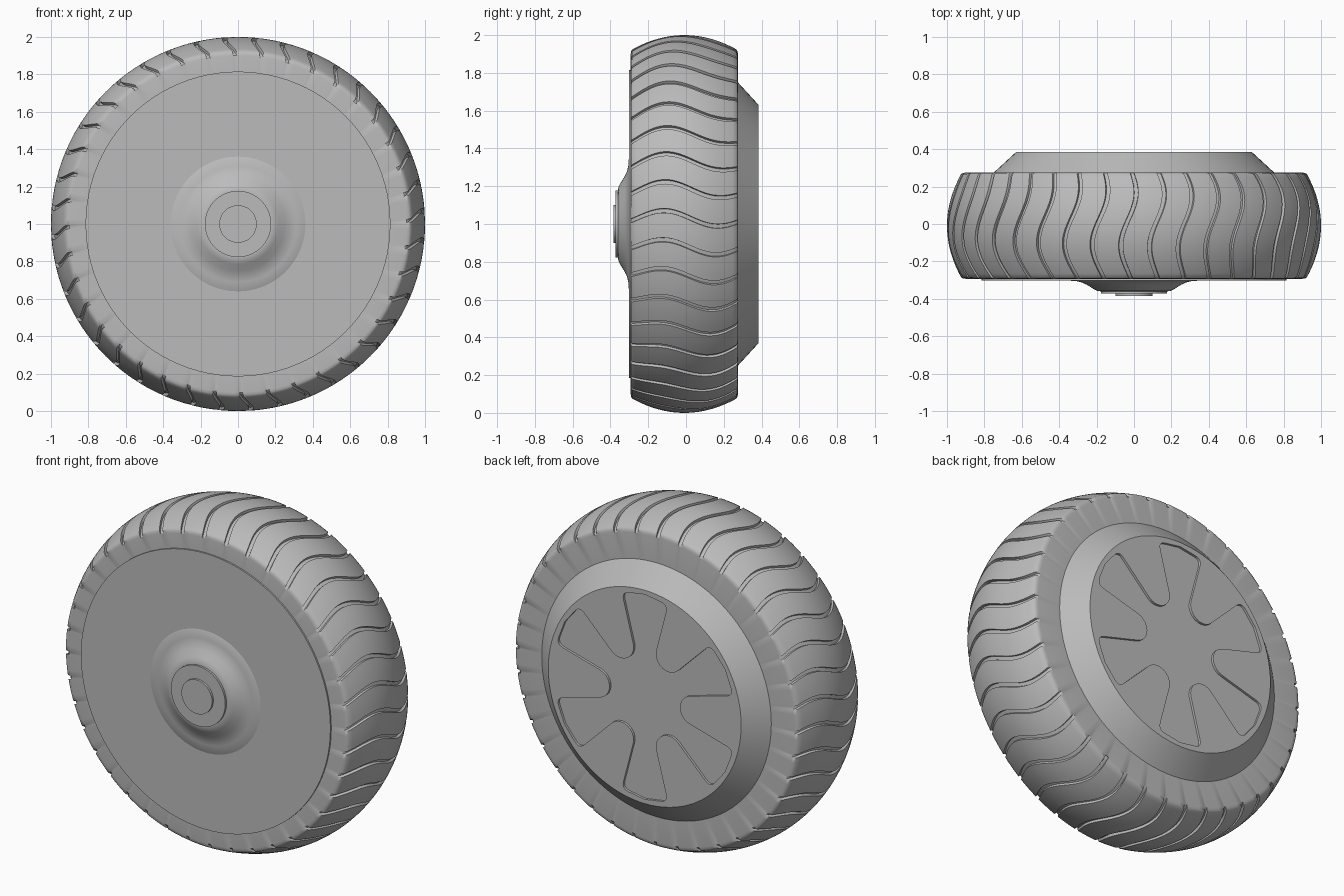
import bpy
from math import sin, cos, pi, radians, tan
from mathutils import Vector

if "Cube" in bpy.data.objects:
    bpy.data.objects.remove(bpy.data.objects["Cube"])

grey = bpy.data.materials.new("plain grey")
grey.use_nodes = True
grey.diffuse_color = (0.5, 0.5, 0.5, 1)
grey.node_tree.nodes["Principled BSDF"].inputs["Base Color"].default_value = grey.diffuse_color


def make(name, verts, faces):
    mesh = bpy.data.meshes.new(name)
    mesh.from_pydata(verts, [], faces)
    mesh.materials.append(grey)
    obj = bpy.data.objects.new(name, mesh)
    bpy.context.collection.objects.link(obj)
    return obj


def smooth(obj, angle):
    bpy.ops.object.select_all(action='DESELECT')
    obj.select_set(True)
    bpy.context.view_layer.objects.active = obj
    bpy.ops.object.shade_smooth_by_angle(angle=radians(angle))


def on_axis(r, y, a):
    return (r * cos(a), y, 1 + r * sin(a))


def lathe(name, profile, angle=30, seg=96):
    """Closed solid spun about the axle; profile runs from back (+y) to front."""
    n = len(profile)
    verts = [on_axis(r, y, 2 * pi * s / seg) for s in range(seg) for r, y in profile]
    faces = [(s * n + i, s * n + i + 1, (s + 1) % seg * n + i + 1, (s + 1) % seg * n + i)
             for s in range(seg) for i in range(n - 1)]
    faces.append([s * n for s in range(seg)])
    faces.append([s * n + n - 1 for s in reversed(range(seg))])
    obj = make(name, verts, faces)
    smooth(obj, angle)
    return obj


# Tyre: crowned tread with wavy grooves cut across it
FRONT, BACK, MID, HALF = -0.293, 0.275, -0.009, 0.284
GROOVES, DEPTH, WIDTH, ROWS = 40, 0.016, 0.13, 28


def crown(y):
    return 1 - 0.08 * ((y - MID) / HALF) ** 2


def wave(y):
    return -0.042 * sin(2 * pi * (y - 0.025) / 0.58)


rows = [(0.78, FRONT, 0), (0.9, FRONT, 0), (0.914, FRONT + 0.002, 1)]
for i in range(ROWS + 1):
    y = FRONT + 0.008 + (2 * HALF - 0.016) * i / ROWS
    rows.append((crown(y), y, 1))
rows += [(0.914, BACK - 0.002, 1), (0.9, BACK, 0), (0.72, BACK, 0)]

# position inside one tread pitch, and whether it lies in the groove
columns = [(0, 1), (WIDTH, 1), (WIDTH + 0.01, 0), (0.35, 0), (0.55, 0), (0.78, 0), (0.99, 0)]
verts = []
for g in range(GROOVES):
    for t, cut in columns:
        for r, y, tread in rows:
            a = 2 * pi * (g + t - WIDTH / 2) / GROOVES + wave(y) + 0.03
            verts.append(on_axis(r - DEPTH * cut * tread, y, a))
n, total = len(rows), GROOVES * len(columns)
faces = [(c * n + i, c * n + i + 1, (c + 1) % total * n + i + 1, (c + 1) % total * n + i)
         for c in range(total) for i in range(n - 1)]
smooth(make("tyre", verts, faces), 50)

# Front cover plate with its stepped hub
lathe("front_cover", [(0.815, -0.2), (0.815, -0.302), (0.36, -0.302)], 30)
lathe("hub_cone", [(0.37, -0.295), (0.36, -0.302), (0.31, -0.305), (0.28, -0.312),
                   (0.25, -0.326), (0.215, -0.348), (0.195, -0.358), (0.178, -0.36)], 40)
lathe("hub_cap", [(0.177, -0.34), (0.177, -0.372)])
lathe("axle_end", [(0.1, -0.36), (0.1, -0.385)])

# Back motor cover with a shallow six-spoke star sunk into its face
cover = lathe("back_cover", [(0.63, 0.385), (0.75, 0.275), (0.75, 0.2)])


def bend(a, corner, b, steps=6):
    """Rounded corner from a to b."""
    return [a * (1 - t) ** 2 + corner * 2 * t * (1 - t) + b * t * t
            for t in (i / steps for i in range(steps + 1))]


def polar(r, deg):
    return Vector((r * cos(radians(deg)), r * sin(radians(deg))))


outline = []
for k in range(6):
    notch = 60 * k
    # rounded inner end of the gap between two spokes
    centre = polar(0.315, notch)
    arc = [centre + polar(0.085, notch + 180 + d) for d in range(75, -76, -15)]
    # flared spoke end with two rounded corners
    left, right = polar(0.6, notch + 15.5), polar(0.6, notch + 44.5)
    base_l = arc[-1]
    base_r = polar(0.315, notch + 60) + polar(0.085, notch + 60 + 180 + 75)
    tip = polar(0.605, notch + 30)
    outline += arc
    outline += bend(left.lerp(base_l, 0.16), left, left.lerp(tip, 0.3))
    outline += [tip]
    outline += bend(right.lerp(tip, 0.3), right, right.lerp(base_r, 0.16))

m = len(outline)
cutter = make("star_cutter",
              [(p.x, y, 1 + p.y) for y in (0.371, 0.42) for p in outline],
              [list(range(m)), list(reversed(range(m, 2 * m)))] +
              [(i, i + m, (i + 1) % m + m, (i + 1) % m) for i in range(m)])
cutter.hide_render = True

mod = cover.modifiers.new("star recess", 'BOOLEAN')
mod.operation, mod.solver, mod.object = 'DIFFERENCE', 'EXACT', cutter
bpy.context.view_layer.objects.active = cover
bpy.ops.object.modifier_apply(modifier=mod.name)
bpy.data.objects.remove(cutter)
smooth(cover, 30)
